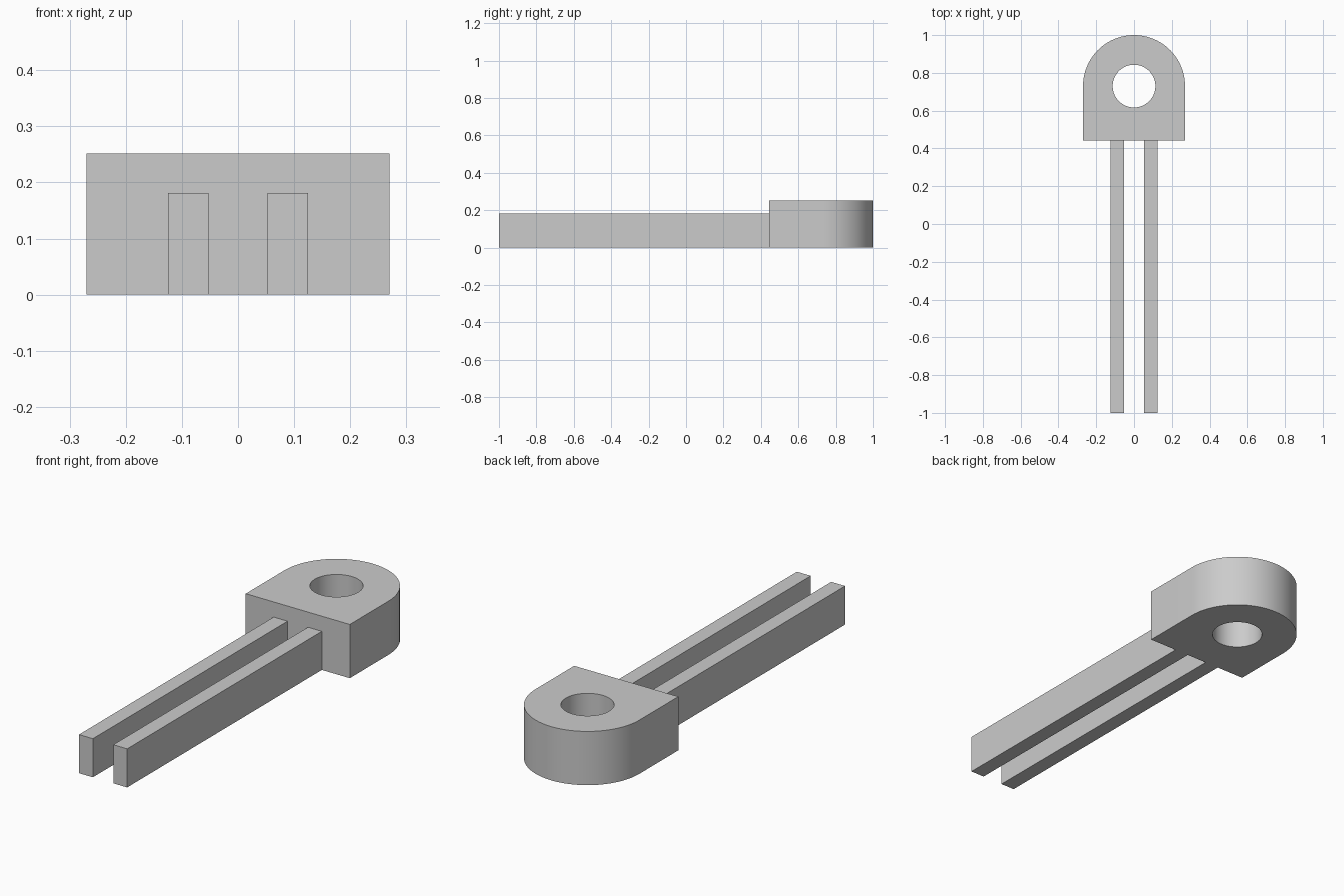
import bpy, bmesh, math
from mathutils import Matrix

cube = bpy.data.objects.get("Cube")
if cube:
    bpy.data.objects.remove(cube, do_unlink=True)

HEAD_R, HOLE_R, HEAD_H = 0.27, 0.113, 0.252
HOLE_Y, JOIN_Y = 0.73, 0.443
PRONG_IN, PRONG_OUT, PRONG_H = 0.053, 0.125, 0.181
STEPS = 48

grey = bpy.data.materials.new("plain grey")
grey.use_nodes = True
colour = (0.6, 0.6, 0.6, 1)
grey.diffuse_color = colour
grey.node_tree.nodes["Principled BSDF"].inputs["Base Color"].default_value = colour


def add_object(name, bm):
    mesh = bpy.data.meshes.new(name)
    bmesh.ops.recalc_face_normals(bm, faces=bm.faces)
    bm.to_mesh(mesh)
    bm.free()
    mesh.materials.append(grey)
    obj = bpy.data.objects.new(name, mesh)
    bpy.context.collection.objects.link(obj)
    return obj


def half_arc(radius):
    """Points from the back of the circle, round the left side, to its front."""
    angles = [math.pi * i / STEPS for i in range(STEPS + 1)]
    return [(radius * math.sin(a), HOLE_Y + radius * math.cos(a)) for a in angles]


# Rounded head with a through hole: half outline, mirrored, then extruded
outer = half_arc(HEAD_R)[:STEPS // 2 + 1] + [(HEAD_R, JOIN_Y), (0, JOIN_Y)]
outline = outer + half_arc(HOLE_R)[::-1]
bm = bmesh.new()
bm.faces.new([bm.verts.new((x, y, 0)) for x, y in outline])
bmesh.ops.mirror(bm, geom=bm.verts[:] + bm.edges[:] + bm.faces[:],
                 matrix=Matrix.Identity(4), merge_dist=0.0001, axis='X')
bmesh.ops.remove_doubles(bm, verts=bm.verts, dist=0.0001)
bmesh.ops.recalc_face_normals(bm, faces=bm.faces)
top = bmesh.ops.extrude_face_region(bm, geom=bm.faces[:])["geom"]
bmesh.ops.translate(bm, vec=(0, 0, HEAD_H),
                    verts=[v for v in top if isinstance(v, bmesh.types.BMVert)])
head = add_object("rounded_head", bm)
bpy.context.view_layer.objects.active = head
head.select_set(True)
bpy.ops.object.shade_smooth_by_angle(angle=math.radians(30))

# Two straight prongs reaching forward from the head
for side, name in ((1, "left_prong"), (-1, "right_prong")):
    bm = bmesh.new()
    bmesh.ops.create_cube(bm, size=1)
    bmesh.ops.scale(bm, vec=(PRONG_OUT - PRONG_IN, JOIN_Y + 1, PRONG_H), verts=bm.verts)
    bmesh.ops.translate(bm, verts=bm.verts, vec=(
        side * (PRONG_IN + PRONG_OUT) / 2, (JOIN_Y - 1) / 2, PRONG_H / 2))
    add_object(name, bm)
